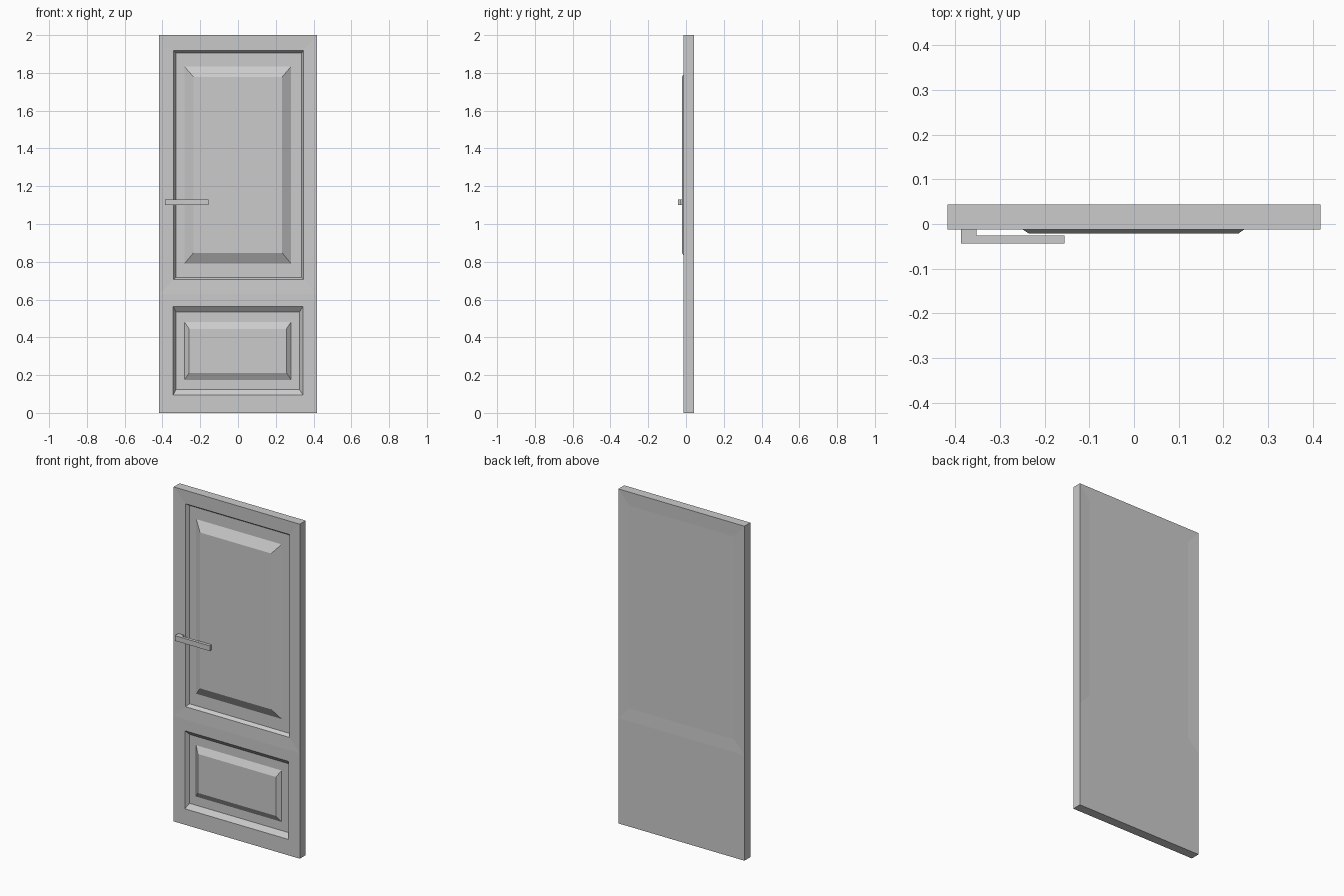
import bpy, bmesh

if "Cube" in bpy.data.objects:
    bpy.data.objects.remove(bpy.data.objects["Cube"])

W, FRONT, BACK, SPLIT, TOP = 0.417, -0.012, 0.0436, 0.63, 2.0


def add_object(name, bm):
    bmesh.ops.remove_doubles(bm, verts=bm.verts, dist=1e-5)
    bmesh.ops.recalc_face_normals(bm, faces=bm.faces)
    mesh = bpy.data.meshes.new(name)
    bm.to_mesh(mesh)
    bm.free()
    obj = bpy.data.objects.new(name, mesh)
    bpy.context.collection.objects.link(obj)
    return obj


def panel(bm, rings):
    """Nested rectangles (x0, x1, z0, z1, y) bridged and capped."""
    loops = [[bm.verts.new(p) for p in ((x0, y, z0), (x1, y, z0), (x1, y, z1), (x0, y, z1))]
             for x0, x1, z0, z1, y in rings]
    for a, b in zip(loops, loops[1:]):
        for i in range(4):
            j = (i + 1) % 4
            bm.faces.new((a[i], a[j], b[j], b[i]))
    bm.faces.new(loops[-1])


# Door leaf: two moulded front panels and a faintly dished back
bm = bmesh.new()
panel(bm, [(-W, W, SPLIT, TOP, FRONT),
           (-0.341, 0.347, 0.705, 1.918, FRONT + 0.003),
           (-0.328, 0.337, 0.718, 1.904, 0.011),
           (-0.284, 0.281, 0.79, 1.834, 0.011),
           (-0.236, 0.234, 0.847, 1.779, -0.021)])
panel(bm, [(-W, W, 0, SPLIT, FRONT),
           (-0.343, 0.343, 0.095, 0.562, FRONT),
           (-0.328, 0.326, 0.123, 0.535, 0.011),
           (-0.284, 0.281, 0.175, 0.482, 0.011),
           (-0.259, 0.257, 0.212, 0.445, -0.010)])
panel(bm, [(-W, W, SPLIT, TOP, BACK),
           (-0.347, 0.347, 0.705, 1.918, BACK - 0.003)])
panel(bm, [(-W, W, 0, SPLIT, BACK)])

# Door edges
for z in (0, TOP):
    bm.faces.new([bm.verts.new(p) for p in
                  ((-W, FRONT, z), (W, FRONT, z), (W, BACK, z), (-W, BACK, z))])
for x in (-W, W):
    for z0, z1 in ((0, SPLIT), (SPLIT, TOP)):
        bm.faces.new([bm.verts.new(p) for p in
                      ((x, FRONT, z0), (x, BACK, z0), (x, BACK, z1), (x, FRONT, z1))])
add_object("door_leaf", bm)

# Lever handle: L-shaped profile extruded upward
bm = bmesh.new()
profile = [(-0.387, -0.0095), (-0.387, -0.0436), (-0.156, -0.0436),
           (-0.156, -0.0255), (-0.352, -0.0255), (-0.352, -0.0095)]
face = bm.faces.new([bm.verts.new((x, y, 1.10)) for x, y in profile])
ext = bmesh.ops.extrude_face_region(bm, geom=[face])
bmesh.ops.translate(bm, vec=(0, 0, 0.031),
                    verts=[v for v in ext["geom"] if isinstance(v, bmesh.types.BMVert)])
add_object("lever_handle", bm)
